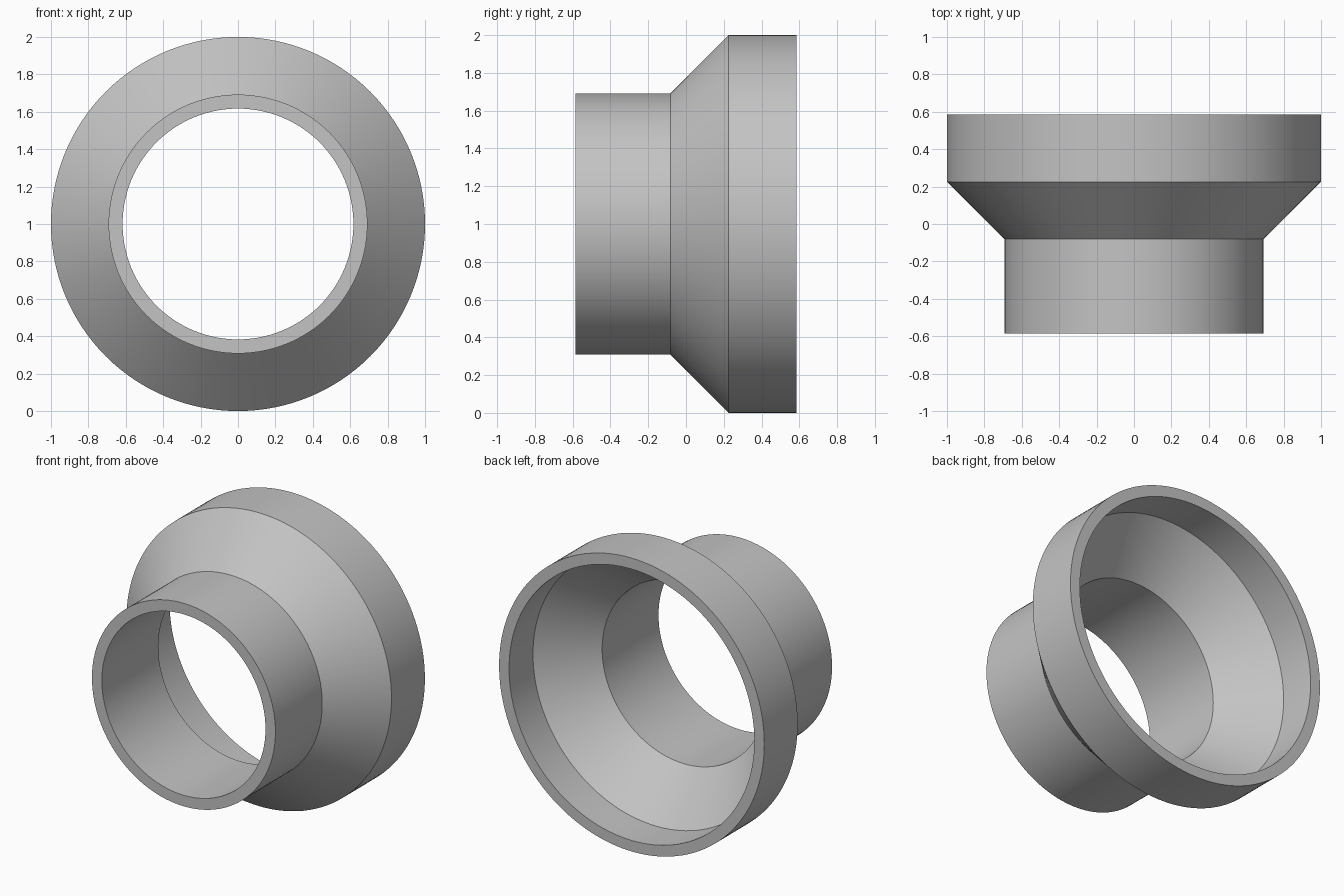
import bpy, bmesh, math

if "Cube" in bpy.data.objects:
    bpy.data.objects.remove(bpy.data.objects["Cube"])

SEGMENTS = 128

# Closed wall section as (radius, y), revolved about the y axis
section = [
    (0.692, -0.585), (0.692, -0.081), (1.0, 0.225), (1.0, 0.585),   # outside
    (0.925, 0.585), (0.925, 0.327), (0.617, 0.022), (0.617, -0.585),  # bore
]

grey = bpy.data.materials.new("plain grey")
grey.diffuse_color = (0.55, 0.55, 0.55, 1.0)
grey.use_nodes = True
grey.node_tree.nodes["Principled BSDF"].inputs["Base Color"].default_value = grey.diffuse_color

# Hollow reducer: narrow collar, cone and wide collar in one piece
bm = bmesh.new()
rings = []
for i in range(SEGMENTS):
    a = 2 * math.pi * i / SEGMENTS
    rings.append([bm.verts.new((r * math.cos(a), y, 1 + r * math.sin(a)))
                  for r, y in section])
n = len(section)
for i in range(SEGMENTS):
    here, after = rings[i], rings[(i + 1) % SEGMENTS]
    for j in range(n):
        k = (j + 1) % n
        bm.faces.new((here[j], here[k], after[k], after[j]))
bmesh.ops.recalc_face_normals(bm, faces=bm.faces)

mesh = bpy.data.meshes.new("pipe_reducer")
bm.to_mesh(mesh)
bm.free()
mesh.materials.append(grey)
reducer = bpy.data.objects.new("pipe_reducer", mesh)
bpy.context.collection.objects.link(reducer)

# Round walls smooth, rims and cone edges crisp
bpy.context.view_layer.objects.active = reducer
reducer.select_set(True)
bpy.ops.object.shade_smooth_by_angle(angle=math.radians(30))
